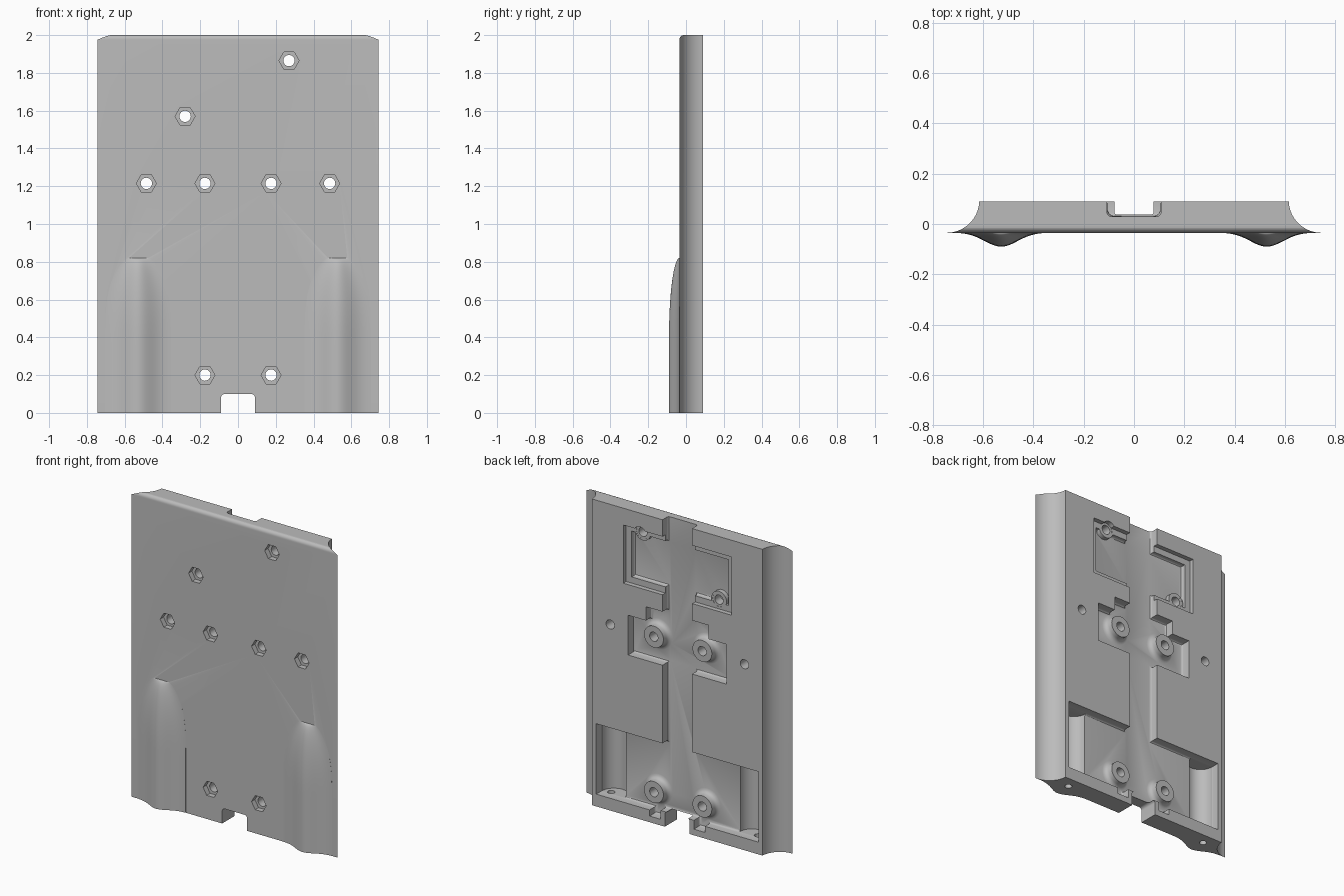
import bpy, bmesh, math

if "Cube" in bpy.data.objects:
    bpy.data.objects.remove(bpy.data.objects["Cube"], do_unlink=True)

grey = bpy.data.materials.new("plain_grey")
grey.use_nodes = True
grey.diffuse_color = (0.5, 0.5, 0.5, 1)
grey.node_tree.nodes["Principled BSDF"].inputs["Base Color"].default_value = (0.5, 0.5, 0.5, 1)

FRONT, FLOOR, BACK = -0.035, 0.03, 0.09


def loft(name, rings, bevel_y=None):
    """Closed solid through rings of 3D points; optionally round the edges lying at y = bevel_y."""
    bm = bmesh.new()
    vs = [[bm.verts.new(p) for p in ring] for ring in rings]
    n = len(vs[0])
    for a, b in zip(vs, vs[1:]):
        for i in range(n):
            j = (i + 1) % n
            bm.faces.new((a[i], a[j], b[j], b[i]))
    bm.faces.new(vs[0][::-1])
    bm.faces.new(vs[-1])
    bmesh.ops.recalc_face_normals(bm, faces=bm.faces[:])
    if bevel_y is not None:
        edges = [e for e in bm.edges if all(abs(v.co.y - bevel_y) < 1e-5 for v in e.verts)]
        bmesh.ops.bevel(bm, geom=edges, offset=0.015, segments=3, profile=0.5, affect='EDGES')
    mesh = bpy.data.meshes.new(name)
    bm.to_mesh(mesh)
    bm.free()
    obj = bpy.data.objects.new(name, mesh)
    bpy.context.scene.collection.objects.link(obj)
    mesh.materials.append(grey)
    return obj


def prism_y(name, pts, lo, hi, bevel_y=None):
    return loft(name, [[(x, y, z) for x, z in pts] for y in (lo, hi)], bevel_y)


def prism_z(name, pts, lo, hi):
    return loft(name, [[(x, y, z) for x, y in pts] for z in (lo, hi)])


def ngon(cx, cy, r, n=32):
    return [(cx + r * math.cos(2 * math.pi * i / n), cy + r * math.sin(2 * math.pi * i / n))
            for i in range(n)]


def rect(x0, x1, z0, z1):
    return [(x0, z0), (x1, z0), (x1, z1), (x0, z1)]


def mirrored(half):
    return half + [(-x, y) for x, y in reversed(half)]


def combine(tool, operation):
    mod = plate.modifiers.new(operation, 'BOOLEAN')
    mod.operation, mod.solver, mod.object = operation, 'EXACT', tool
    bpy.context.view_layer.objects.active = plate
    bpy.ops.object.modifier_apply(modifier=mod.name)
    bpy.data.objects.remove(tool, do_unlink=True)


def cut(tool):
    combine(tool, 'DIFFERENCE')


def add(tool):
    combine(tool, 'UNION')


# Plate with concave sides
side = []
for i in range(15):
    a = math.radians(270 - 87.8 * i / 14)
    side.append((0.745 + 0.13 * math.cos(a), 0.095 + 0.13 * math.sin(a)))
side[-1] = (0.615, BACK)
plate = prism_z("mounting_plate", mirrored(side), 0, 2)

# Rounded upper front edge
r = 0.025
edge = [(FRONT - 0.1, 2.1), (FRONT - 0.1, 2 - r)]
for i in range(7):
    a = math.radians(180 - 90 * i / 6)
    edge.append((FRONT + r + r * math.cos(a), 2 - r + r * math.sin(a)))
edge.append((FRONT + r, 2.1))
cut(loft("edge_cutter", [[(x, y, z) for y, z in edge] for x in (-1, 1)]))

# Swelling front pods with pointed upper ends
for s in (-1, 1):
    rings = []
    for k in range(29):
        z = 0.82 * math.sin(math.pi / 2 * k / 28)
        u = max(0, (z - 0.4) / 0.42)
        height = 0.056 * math.sqrt(max(0, 1 - u * u))
        width = 1 - 0.55 * u ** 3
        ring = []
        for i in range(33):
            t = (i / 16 - 1) * 0.175
            ring.append((s * 0.528 + t * width, FRONT + 0.001 - height * math.exp(-(t / 0.092) ** 2), z))
        ring += [(ring[-1][0], -0.031, z), (ring[0][0], -0.031, z)]
        rings.append(ring)
    add(loft("pod", rings))

# Central channel joined to the upper, middle and lower pockets
channel = [(0.107, 2.1), (0.107, 1.85), (0.35, 1.85), (0.35, 1.55), (0.107, 1.55),
           (0.107, 1.40), (0.227, 1.40), (0.227, 1.31), (0.356, 1.31), (0.356, 1.05),
           (0.107, 1.05), (0.107, 0.54), (0.586, 0.54), (0.586, 0.08), (0.20, 0.08),
           (0.20, 0.04), (0.12, 0.04), (0.12, 0.098)]
cut(prism_y("channel_cutter", mirrored(channel), FLOOR, 0.2, FLOOR))

# Shallow ledge around the upper pocket
cut(prism_y("ledge_cutter", rect(-0.39, 0.39, 1.51, 1.89), 0.06, 0.2))

# Hollows behind the pods and upright screw holes below them
for s in (-1, 1):
    cut(prism_z("hollow_cutter", ngon(s * 0.498, FLOOR + 0.002, 0.085, 40), 0.081, 0.539))
    cut(prism_z("screw_cutter", ngon(s * 0.53, 0.015, 0.022, 24), -0.1, 0.15))

# Cable notch with rounded upper corners
notch = [(0.09, -0.1)]
for i in range(6):
    a = math.radians(90 * i / 5)
    notch.append((0.07 + 0.02 * math.cos(a), 0.08 + 0.02 * math.sin(a)))
cut(prism_y("notch_cutter", mirrored(notch), -0.3, 0.3))

# Flared bosses in the pockets
flare = [(0.0, 0.1), (FLOOR, 0.1), (0.034, 0.087), (0.041, 0.077), (0.055, 0.07), (0.083, 0.07)]
tall = [(x, z) for x in (-0.175, 0.175) for z in (0.2, 1.215)]
for x, z in tall:
    add(loft("boss", [[(px, y, pz) for px, pz in ngon(x, z, rad)] for y, rad in flare]))

# Low bosses on the ledge
low = [(0.27, 1.865), (-0.28, 1.57)]
for x, z in low:
    add(prism_y("low_boss", ngon(x, z, 0.055), 0.01, 0.06))
    cut(prism_y("boss_clearance", ngon(x, z, 0.045), 0.059, 0.2))

# Bolt holes with hexagonal nut recesses in the front
for x, z in tall + low + [(-0.485, 1.215), (0.485, 1.215)]:
    cut(prism_y("bolt_cutter", ngon(x, z, 0.03, 24), -0.3, 0.3))
    cut(prism_y("nut_cutter", ngon(x, z, 0.053, 6), -0.3, 0.0))

# Smooth shading with crisp edges
bpy.ops.object.select_all(action='DESELECT')
plate.select_set(True)
bpy.context.view_layer.objects.active = plate
bpy.ops.object.shade_smooth_by_angle(angle=math.radians(30))
